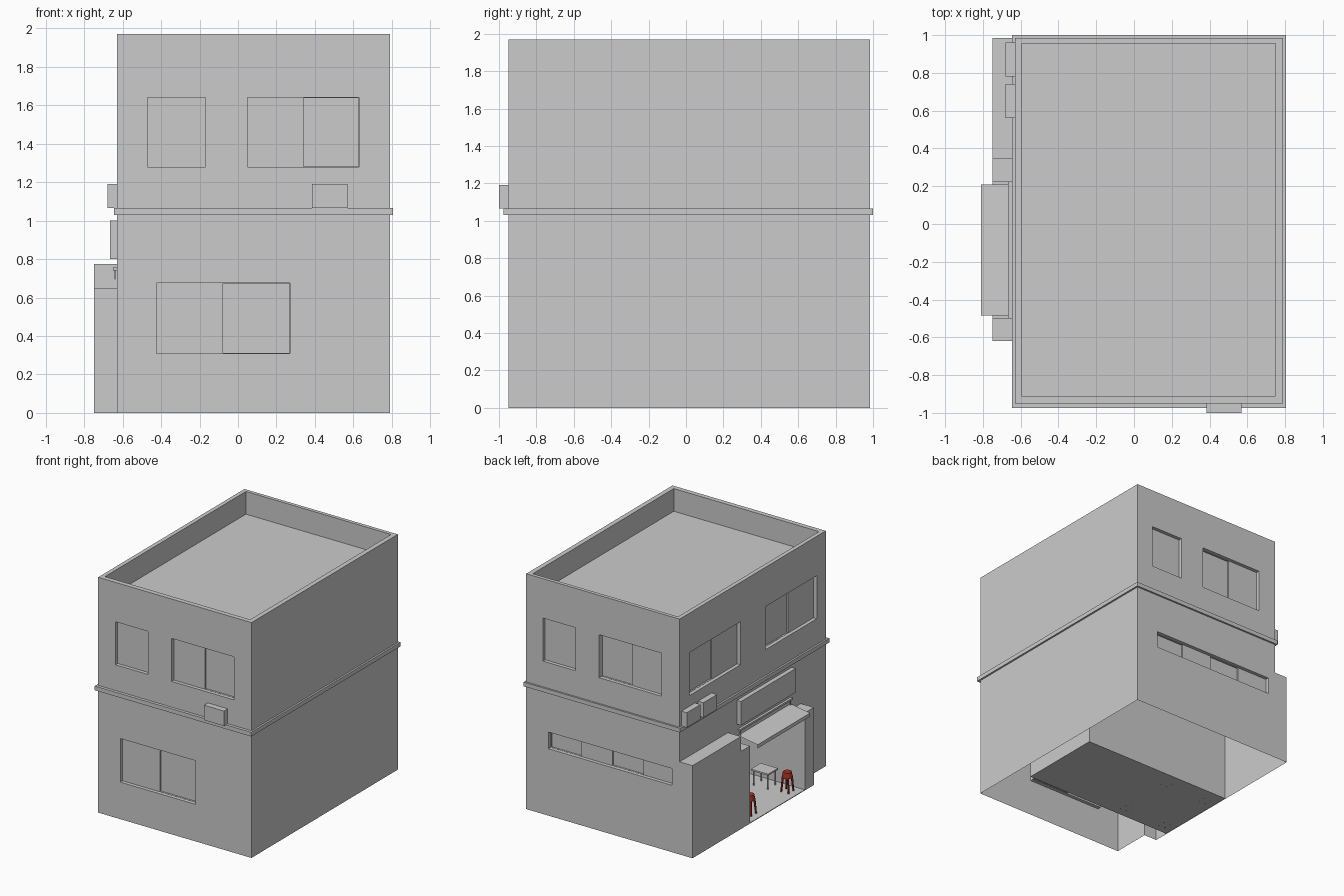
import bpy, bmesh, math
from mathutils import Matrix, Vector

if "Cube" in bpy.data.objects:
    bpy.data.objects.remove(bpy.data.objects["Cube"])


def finish(name, bm, mat=None):
    me = bpy.data.meshes.new(name)
    bm.to_mesh(me)
    bm.free()
    ob = bpy.data.objects.new(name, me)
    bpy.context.scene.collection.objects.link(ob)
    if mat:
        me.materials.append(mat)
    return ob


def add_box(bm, x0, x1, y0, y1, z0, z1):
    m = Matrix.Translation(((x0 + x1) / 2, (y0 + y1) / 2, (z0 + z1) / 2))
    bmesh.ops.create_cube(bm, size=1, matrix=m @ Matrix.Diagonal((x1 - x0, y1 - y0, z1 - z0, 1)))


def box(name, *dims):
    bm = bmesh.new()
    add_box(bm, *dims)
    return finish(name, bm)


def add_rod(bm, a, b, r0, r1, n=8):
    a, b = Vector(a), Vector(b)
    d = b - a
    m = Matrix.Translation((a + b) / 2) @ d.to_track_quat('Z', 'Y').to_matrix().to_4x4()
    bmesh.ops.create_cone(bm, cap_ends=True, segments=n, radius1=r0, radius2=r1, depth=d.length, matrix=m)


# main shell
L, R, F, B = -0.63, 0.79, -0.95, 0.985
house = box("house_shell", L, R, F, B, 0, 1.97)


def combine(op, *dims):
    tool = box("tool", *dims)
    mod = house.modifiers.new("bool", 'BOOLEAN')
    mod.operation, mod.solver, mod.object = op, 'EXACT', tool
    bpy.context.view_layer.objects.active = house
    bpy.ops.object.modifier_apply(modifier=mod.name)
    bpy.data.objects.remove(tool)


# side annex, porch pillars, porch floor, string course
combine('UNION', -0.75, -0.60, 0.345, B, 0, 0.775)
combine('UNION', -0.75, -0.60, 0.225, 0.40, 0, 0.65)
combine('UNION', -0.75, -0.60, -0.62, -0.50, 0, 0.65)
combine('UNION', -0.75, -0.60, -0.52, 0.24, 0, 0.006)
combine('UNION', -0.645, 0.805, -0.975, 1.0, 1.03, 1.065)

# roof well and shop room
combine('DIFFERENCE', -0.595, 0.75, -0.91, 0.955, 1.78, 2.1)
combine('DIFFERENCE', -0.85, 0.65, -0.50, 0.225, 0.006, 0.68)


# recessed sliding windows: alternate panes sit deeper
def window(side, a, b, z0, z1, panes):
    def cut(u0, u1, w0, w1, depth):
        if side == 'front':
            combine('DIFFERENCE', u0, u1, F - 0.1, F + depth, w0, w1)
        elif side == 'back':
            combine('DIFFERENCE', u0, u1, B - depth, B + 0.1, w0, w1)
        else:
            combine('DIFFERENCE', L - 0.1, L + depth, u0, u1, w0, w1)
    cut(a, b, z0, z1, 0.03)
    w = (b - a) / panes
    for i in range(1, panes, 2):
        cut(a + i * w, a + (i + 1) * w - 0.002, z0 + 0.002, z1 - 0.002, 0.042)


for spec in [('front', -0.47, -0.17, 1.28, 1.64, 1),
             ('front', 0.05, 0.63, 1.28, 1.64, 2),
             ('front', -0.425, 0.27, 0.31, 0.675, 2),
             ('back', 0.335, 0.635, 1.28, 1.64, 1),
             ('back', -0.465, 0.115, 1.28, 1.64, 2),
             ('back', -0.56, 0.585, 0.56, 0.70, 4),
             ('left', 0.18, 0.855, 1.28, 1.64, 2),
             ('left', -0.83, -0.15, 1.28, 1.64, 2)]:
    window(*spec)

# the shell is open underneath
bm = bmesh.new()
bm.from_mesh(house.data)
under = [f for f in bm.faces if f.calc_center_median().z < 0.0005]
bmesh.ops.delete(bm, geom=under, context='FACES')
bm.to_mesh(house.data)
bm.free()

# air conditioner units and sign board
box("front_ac_unit", 0.385, 0.57, -1.0, F, 1.065, 1.19)
box("left_ac_unit_1", -0.68, L, 0.56, 0.74, 1.065, 1.19)
box("left_ac_unit_2", -0.68, L, 0.78, 0.96, 1.065, 1.19)
box("sign_board", -0.667, L, -0.50, 0.225, 0.80, 1.0)

# awning sheet with short valance
bm = bmesh.new()
profile = [(-0.63, 0.70), (-0.81, 0.67), (-0.81, 0.64)]
rows = [[bm.verts.new((x, y, z)) for y in (-0.485, 0.21)] for x, z in profile]
for p, q in zip(rows, rows[1:]):
    bm.faces.new((p[0], p[1], q[1], q[0]))
finish("awning", bm)

# awning rail on brackets
bm = bmesh.new()
add_box(bm, -0.65, L, -0.485, 0.21, 0.74, 0.755)
for y in (-0.47, 0.19):
    add_box(bm, -0.643, -0.637, y, y + 0.006, 0.695, 0.745)
finish("awning_rail", bm)

# tables and stools
red = bpy.data.materials.new("red_plastic")
red.diffuse_color = (0.35, 0.03, 0.02, 1)
red.use_nodes = True
red.node_tree.nodes["Principled BSDF"].inputs["Base Color"].default_value = red.diffuse_color


def table(name, x, y):
    bm = bmesh.new()
    add_box(bm, x - 0.08, x + 0.08, y - 0.065, y + 0.065, 0.13, 0.143)
    for sx in (-1, 1):
        for sy in (-1, 1):
            px, py = x + sx * 0.065, y + sy * 0.05
            add_rod(bm, (px, py, 0.006), (px, py, 0.131), 0.006, 0.006)
    finish(name, bm)


def stool(name, x, y):
    bm = bmesh.new()
    add_rod(bm, (x, y, 0.125), (x, y, 0.17), 0.042, 0.034, 12)
    for k in range(4):
        c, s = math.cos(math.pi / 4 + k * math.pi / 2), math.sin(math.pi / 4 + k * math.pi / 2)
        add_rod(bm, (x + 0.047 * c, y + 0.047 * s, 0.006), (x + 0.034 * c, y + 0.034 * s, 0.13), 0.007, 0.009, 6)
    finish(name, bm, red)


for i, y in enumerate((-0.395, 0.10)):
    table(f"table_{i + 1}", -0.45, y)
    stool(f"outer_stool_{i + 1}", -0.655, y - 0.01)
    stool(f"inner_stool_{i + 1}", -0.25, y)
